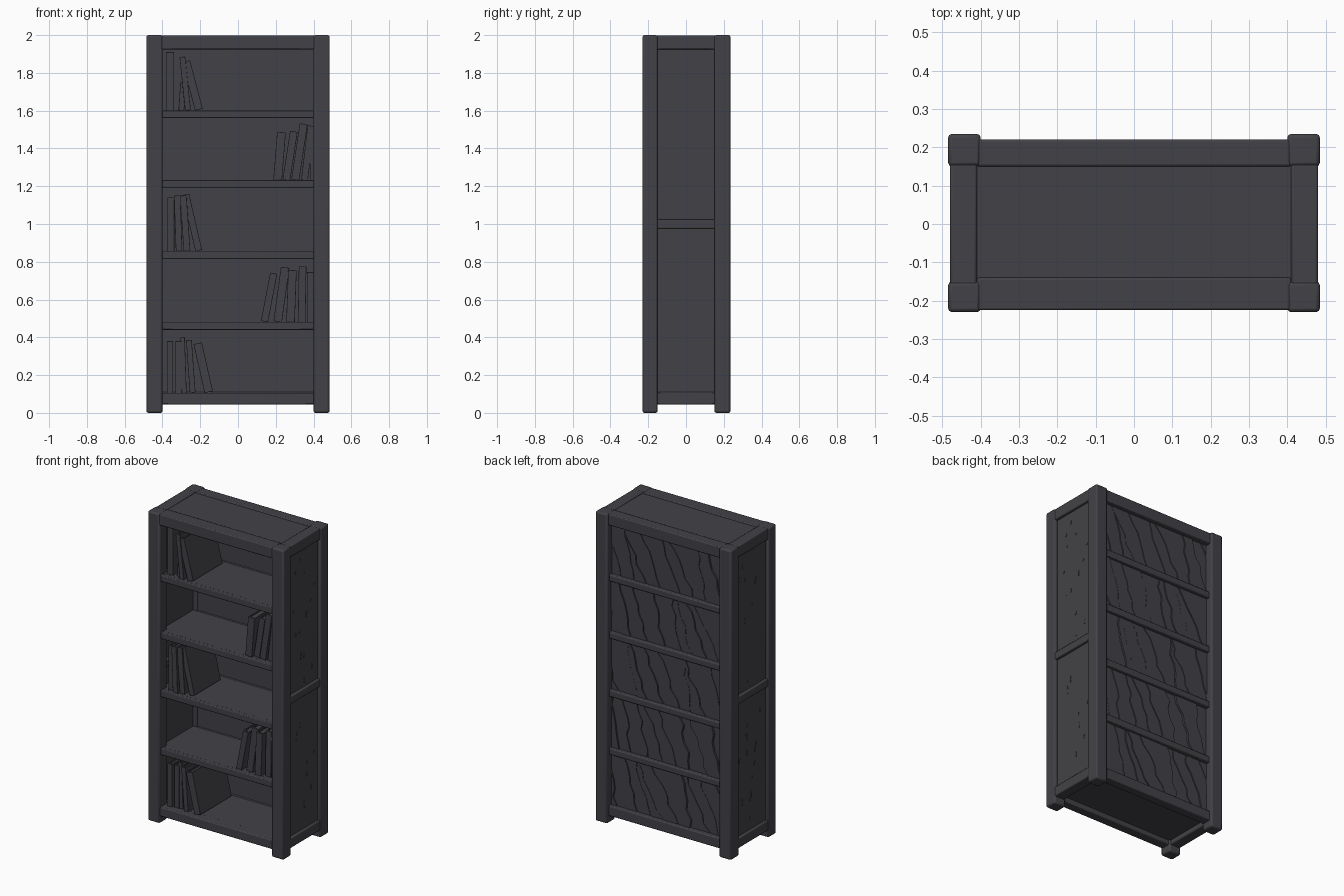
import bpy, bmesh, math, random
from mathutils import Vector

random.seed(4)
if "Cube" in bpy.data.objects:
    bpy.data.objects.remove(bpy.data.objects["Cube"], do_unlink=True)

# One dark stained wood for everything
wood = bpy.data.materials.new("dark_charcoal_wood")
wood.use_nodes = True
COLOUR = (0.055, 0.053, 0.061, 1)
wood.diffuse_color = COLOUR
wood.node_tree.nodes["Principled BSDF"].inputs["Base Color"].default_value = COLOUR


def finish(name, bm, bevel=0.0):
    """Turn a bmesh into a named object with worn, rounded edges."""
    bmesh.ops.recalc_face_normals(bm, faces=bm.faces)
    mesh = bpy.data.meshes.new(name)
    bm.to_mesh(mesh)
    bm.free()
    mesh.materials.append(wood)
    obj = bpy.data.objects.new(name, mesh)
    bpy.context.collection.objects.link(obj)
    if bevel:
        mod = obj.modifiers.new("edge", "BEVEL")
        mod.width, mod.segments = bevel, 2
        bpy.ops.object.select_all(action="DESELECT")
        obj.select_set(True)
        bpy.context.view_layer.objects.active = obj
        bpy.ops.object.shade_smooth_by_angle(angle=math.radians(40))
    return obj


def box(name, x, y, z, bevel=0.006):
    """Box from (low, high) ranges on each axis."""
    bm = bmesh.new()
    bmesh.ops.create_cube(bm, size=1)
    for v in bm.verts:
        v.co = Vector([(r[0] + r[1]) / 2 + c * (r[1] - r[0]) for r, c in zip((x, y, z), v.co)])
    return finish(name, bm, bevel)


def mirrored(s, low, high):
    return tuple(sorted((s * low, s * high)))


FRONT, BACK = (-0.23, -0.15), (0.15, 0.235)
SHELVES = [0.105, 0.48, 0.855, 1.23, 1.60]      # top surface of each shelf
CEILING = 1.925

# Posts and side frames
for s, side in ((1, "left"), (-1, "right")):
    box(f"{side}_front_post", mirrored(s, 0.40, 0.485), FRONT, (0, 2), 0.01)
    box(f"{side}_back_post", mirrored(s, 0.40, 0.485), BACK, (0, 2), 0.01)
    for label, z in (("bottom", (0.045, 0.11)), ("middle", (0.975, 1.025)), ("top", (CEILING, 1.998))):
        box(f"{side}_{label}_side_rail", mirrored(s, 0.41, 0.48), (-0.16, 0.16), z)
    box(f"{side}_side_panel", mirrored(s, 0.425, 0.462), (-0.16, 0.16), (0.08, 1.95), 0)

    # Shallow worn chips scattered over the side panel
    bm = bmesh.new()
    for i in range(22):
        cy, cz = random.uniform(-0.12, 0.13), random.choice((0.13, 1.06)) + random.uniform(0, 0.8)
        w, h = random.uniform(0.004, 0.01), random.uniform(0.006, 0.025)
        ring = []
        for k in range(6):
            a = k * math.tau / 6
            r = random.uniform(0.7, 1.1)
            ring.append(bm.verts.new((s * 0.4645, cy + w * r * math.cos(a), cz + h * r * math.sin(a))))
        face = bm.faces.new(ring)
        ext = bmesh.ops.extrude_face_region(bm, geom=[face])["geom"]
        for v in ext:
            if isinstance(v, bmesh.types.BMVert):
                v.co.x -= s * 0.004
    finish(f"{side}_panel_chips", bm)

# Top and bottom frames with recessed boards
INNER = (-0.41, 0.41)
box("top_front_rail", INNER, (-0.225, -0.14), (CEILING, 1.998))
box("top_back_rail", INNER, (0.15, 0.22), (CEILING, 1.998))
box("top_board", (-0.43, 0.43), (-0.16, 0.17), (CEILING + 0.005, 1.991), 0)
box("bottom_front_rail", INNER, (-0.222, -0.16), (0.045, 0.105))
box("bottom_back_rail", INNER, (0.155, 0.215), (0.045, 0.11))
box("bottom_board", (-0.43, 0.43), (-0.17, 0.17), (0.075, 0.104), 0)

# Shelves, with their back edges standing proud of the back panel
for i, top in enumerate(SHELVES[1:], 1):
    box(f"shelf_{i}", (-0.43, 0.43), (-0.2, 0.155), (top - 0.036, top), 0.005)
    box(f"shelf_{i}_front_edge", INNER, (-0.217, -0.19), (top - 0.04, top + 0.002), 0.005)
    box(f"shelf_{i}_back_edge", INNER, (0.15, 0.212), (top - 0.04, top + 0.002), 0.006)

# Back panel with a gnarled layer of slanting split boards in each bay
box("back_panel", (-0.43, 0.43), (0.16, 0.178), (0.08, 1.95), 0)
TOPS = [z - 0.038 for z in SHELVES[1:]] + [CEILING]
ROWS, BOARDS = 6, 10
for n, (low, high) in enumerate(zip(SHELVES, TOPS), 1):
    edges = []
    for b in range(BOARDS + 1):
        start = -0.6 + b * 0.105 + random.uniform(-0.02, 0.02)
        slant = random.uniform(0.05, 0.19)
        edges.append([start + slant * r / ROWS + random.uniform(-0.016, 0.016) for r in range(ROWS + 1)])
    bm = bmesh.new()
    for left, right in zip(edges, edges[1:]):
        depth = random.uniform(0.184, 0.194)
        for r in range(ROWS):
            z0, z1 = (low + (high - low) * k / ROWS for k in (r, r + 1))
            pts = [(left[r], z0), (right[r] - 0.005, z0), (right[r + 1] - 0.005, z1), (left[r + 1], z1)]
            pts = [(max(-0.405, min(0.405, x)), z) for x, z in pts]
            if max(p[0] for p in pts) - min(p[0] for p in pts) < 0.01:
                continue
            near = [bm.verts.new((x, 0.176, z)) for x, z in pts]
            far = [bm.verts.new((x, depth, z)) for x, z in pts]
            bm.faces.new(far)
            for k in (1, 3):                    # long edges of the board
                j = (k + 1) % 4
                bm.faces.new((near[k], near[j], far[j], far[k]))
    bmesh.ops.remove_doubles(bm, verts=bm.verts, dist=0.0002)
    finish(f"back_split_boards_{n}", bm)

# Books: (bottom centre x, thickness, height, sideways shift of the top)
BOOKS = [
    [(-0.36, 0.034, 0.275, 0), (-0.315, 0.033, 0.275, 0), (-0.285, 0.026, 0.295, -0.01),
     (-0.24, 0.03, 0.28, -0.02), (-0.155, 0.045, 0.265, -0.06)],
    [(0.14, 0.038, 0.26, 0.05), (0.21, 0.045, 0.29, 0.04), (0.278, 0.045, 0.275, 0.01),
     (0.337, 0.04, 0.295, 0.005), (0.382, 0.035, 0.265, 0)],
    [(-0.355, 0.036, 0.285, 0), (-0.312, 0.034, 0.295, -0.01), (-0.27, 0.035, 0.295, -0.02),
     (-0.208, 0.036, 0.305, -0.07)],
    [(0.21, 0.046, 0.255, 0.02), (0.256, 0.04, 0.26, 0.04), (0.303, 0.042, 0.3, 0.045),
     (0.352, 0.036, 0.29, 0.035), (0.395, 0.03, 0.265, 0)],
    [(-0.36, 0.042, 0.31, 0), (-0.3, 0.03, 0.15, 0.01), (-0.265, 0.03, 0.285, -0.03),
     (-0.207, 0.042, 0.265, -0.07)],
]
for n, (shelf, row) in enumerate(zip(SHELVES, BOOKS), 1):
    for m, (x, thick, height, shift) in enumerate(row, 1):
        front, back = -0.18 + random.uniform(-0.01, 0.015), 0.115 + random.uniform(-0.02, 0.02)
        half, cover = thick / 2, 0.006
        # Rounded spine and two covers around a slightly recessed page block
        bm = bmesh.new()
        parts = [((-half, -half + cover), (front, back), (0, height)),
                 ((half - cover, half), (front, back), (0, height)),
                 ((-half, half), (front - 0.006, front + 0.006), (0, height)),
                 ((-half + 0.004, half - 0.004), (front, back - 0.008), (0.006, height - 0.008))]
        for ranges in parts:
            verts = bmesh.ops.create_cube(bm, size=1)["verts"]
            for v in verts:
                v.co = Vector([(r[0] + r[1]) / 2 + c * (r[1] - r[0]) for r, c in zip(ranges, v.co)])
        book = finish(f"book_{n}_{m}", bm, 0.0015)
        lean = math.atan2(shift, height)
        book.rotation_euler.y = lean
        book.location = (x, 0, shelf + half * abs(math.sin(lean)))
